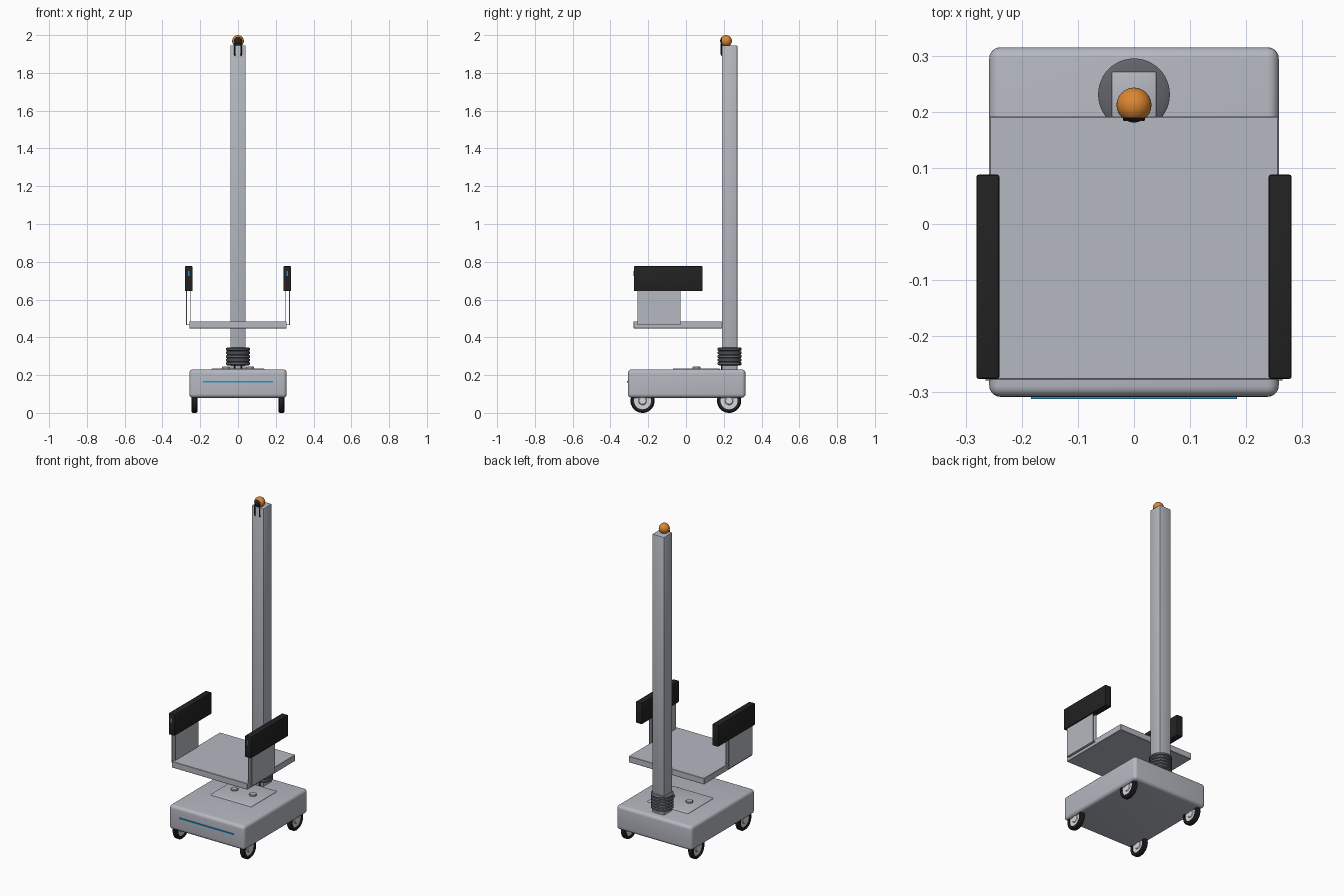
import bpy, bmesh, math
from mathutils import Matrix, Vector

if "Cube" in bpy.data.objects:
    bpy.data.objects.remove(bpy.data.objects["Cube"], do_unlink=True)


def material(name, rgb):
    m = bpy.data.materials.new(name)
    m.use_nodes = True
    m.diffuse_color = (*rgb, 1)
    m.node_tree.nodes["Principled BSDF"].inputs["Base Color"].default_value = (*rgb, 1)
    return m


GREY = material("light grey", (0.46, 0.48, 0.53))
RUBBER = material("dark grey", (0.12, 0.125, 0.14))
BLACK = material("black", (0.016, 0.016, 0.016))
WHITE = material("hub white", (0.68, 0.69, 0.71))
ORANGE = material("orange", (0.72, 0.24, 0.03))
BLUE = material("light blue", (0.01, 0.32, 0.66))


def finish(bm, name, mats, smooth=True):
    bmesh.ops.recalc_face_normals(bm, faces=bm.faces)
    mesh = bpy.data.meshes.new(name)
    bm.to_mesh(mesh)
    bm.free()
    for m in mats:
        mesh.materials.append(m)
    ob = bpy.data.objects.new(name, mesh)
    bpy.context.collection.objects.link(ob)
    if smooth:
        bpy.ops.object.select_all(action="DESELECT")
        bpy.context.view_layer.objects.active = ob
        ob.select_set(True)
        bpy.ops.object.shade_smooth_by_angle(angle=math.radians(35))
    return ob


def box(name, lo, hi, mat, bevel=0, segments=3):
    """Box between two corners, with optional rounded edges."""
    lo, hi = Vector(lo), Vector(hi)
    bm = bmesh.new()
    bmesh.ops.create_cube(bm, size=1, matrix=Matrix.Translation((lo + hi) / 2)
                          @ Matrix.Diagonal((*(hi - lo), 1)))
    if bevel:
        bmesh.ops.bevel(bm, geom=bm.edges[:], offset=bevel, segments=segments,
                        profile=0.5, affect="EDGES")
    return finish(bm, name, [mat], bool(bevel))


def lathe(name, profile, place, mat, steps=40):
    """Spin (radius, height) points around z, then place the result."""
    bm = bmesh.new()
    verts = [bm.verts.new((r, 0, h)) for r, h in profile]
    edges = [bm.edges.new(pair) for pair in zip(verts, verts[1:])]
    bmesh.ops.spin(bm, geom=verts + edges, axis=(0, 0, 1), cent=(0, 0, 0),
                   steps=steps, angle=math.tau)
    bmesh.ops.remove_doubles(bm, verts=bm.verts, dist=0.0001)
    bm.transform(place)
    return finish(bm, name, [mat])


def cable(name, points, radius, mat):
    curve = bpy.data.curves.new(name, "CURVE")
    curve.dimensions = "3D"
    curve.bevel_depth = radius
    curve.bevel_resolution = 2
    curve.use_fill_caps = True
    spline = curve.splines.new("POLY")
    spline.points.add(len(points) - 1)
    for p, co in zip(spline.points, points):
        p.co = (*co, 1)
    curve.materials.append(mat)
    bpy.context.collection.objects.link(bpy.data.objects.new(name, curve))


# Base with raised deck, light strip and buttons
box("base", (-0.258, -0.308, 0.08), (0.258, 0.315, 0.23), GREY, 0.02, 5)
box("deck_panel", (-0.14, -0.07, 0.22), (0.14, 0.18, 0.236), GREY, 0.006)
box("front_light_strip", (-0.184, -0.312, 0.161), (0.184, -0.306, 0.169), BLUE)

# Wheels and deck buttons
TYRE = [(0.045, -0.015), (0.058, -0.015), (0.064, -0.009), (0.064, 0.009),
        (0.058, 0.015), (0.045, 0.015), (0.045, -0.015)]
HUB = [(0, -0.012), (0.018, -0.012), (0.022, -0.008), (0.046, -0.008),
       (0.046, 0.008), (0.022, 0.008), (0.018, 0.012), (0, 0.012)]
BUTTON = [(0.021, 0), (0.021, 0.012), (0.018, 0.015), (0, 0.015)]
for side, sx in (("left", 1), ("right", -1)):
    for end, y in (("front", -0.23), ("back", 0.228)):
        place = Matrix.Translation((0.23 * sx, y, 0.064)) @ Matrix.Rotation(math.pi / 2, 4, "Y")
        lathe(f"{end}_{side}_tyre", TYRE, place, BLACK)
        lathe(f"{end}_{side}_hub", HUB, place, WHITE)
    lathe(f"{side}_deck_button", BUTTON, Matrix.Translation((0.063 * sx, 0.056, 0.23)), GREY)

# Mast and its ribbed rubber collar
MAST_Y = 0.231
box("mast", (-0.04, 0.19, 0.22), (0.04, 0.272, 1.945), GREY, 0.003, 2)
ribs, rib_height = 5, 0.019
collar = [(0.036, 0.252)]
for i in range(ribs):
    z = 0.252 + i * rib_height
    collar += [(0.057, z), (0.064, z + 0.004), (0.064, z + 0.014), (0.057, z + 0.018)]
collar.append((0.036, 0.347))
lathe("mast_collar", collar, Matrix.Translation((0, MAST_Y, 0)), RUBBER, 48)

# Round sensor head with a black front lens
bm = bmesh.new()
bmesh.ops.create_uvsphere(bm, u_segments=32, v_segments=20, radius=0.031)
bm.transform(Matrix.Rotation(math.pi / 2, 4, "X"))
for f in bm.faces:
    f.material_index = int(f.calc_center_median().y < -0.021)
bm.transform(Matrix.Translation((0, 0.212, 1.969)))
finish(bm, "sensor_head", [ORANGE, BLACK])

# Cables at the top and foot of the mast
for side, sx in (("left", 1), ("right", -1)):
    x = 0.016 * sx
    cable(f"{side}_head_cable", [(x * 0.6, 0.195, 1.962), (x, 0.187, 1.95),
                                 (x, 0.187, 1.90), (x, 0.193, 1.89)], 0.004, BLACK)
    cable(f"{side}_foot_cable", [(x, 0.188, 0.262), (x, 0.188, 0.225)], 0.004, BLACK)

# Seat tray
box("tray", (-0.258, -0.277, 0.447), (0.258, 0.192, 0.485), GREY, 0.002, 1)

# Armrests, each on two thin plates
for side, sx in (("left", 1), ("right", -1)):
    def slab(part, x0, x1, ys, zs, mat, bevel=0):
        a, b = sorted((x0 * sx, x1 * sx))
        box(f"{side}_{part}", (a, ys[0], zs[0]), (b, ys[1], zs[1]), mat, bevel, 2)
    slab("armrest", 0.24, 0.281, (-0.276, 0.088), (0.645, 0.777), BLACK, 0.004)
    slab("outer_plate", 0.27, 0.274, (-0.257, -0.03), (0.465, 0.65), GREY)
    slab("inner_plate", 0.248, 0.252, (-0.257, -0.03), (0.48, 0.65), GREY)
    slab("plate_foot", 0.256, 0.274, (-0.257, -0.03), (0.465, 0.469), GREY)
    slab("armrest_light", 0.256, 0.265, (-0.279, -0.274), (0.725, 0.752), BLUE)
